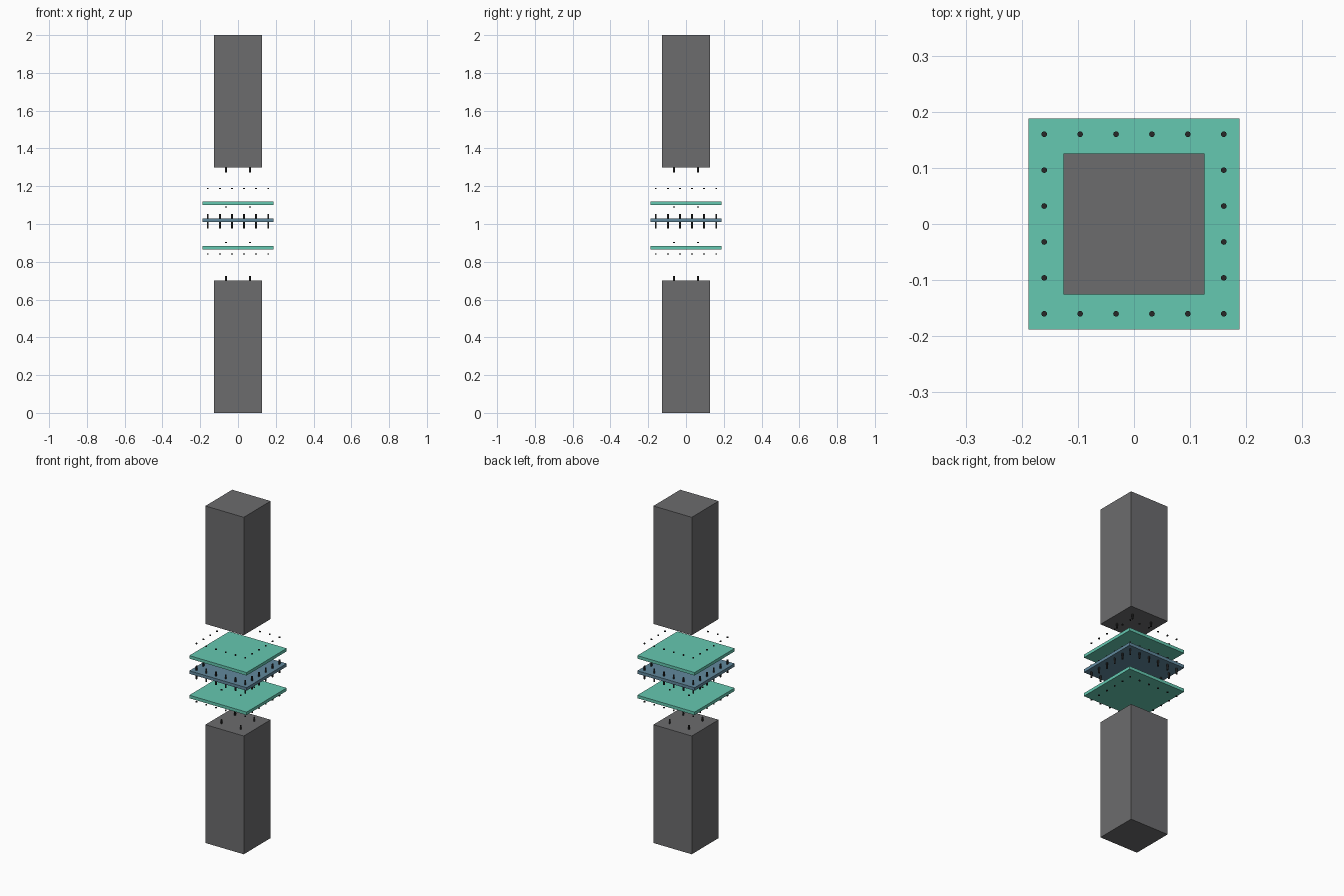
import bpy, bmesh
from mathutils import Matrix

if "Cube" in bpy.data.objects:
    bpy.data.objects.remove(bpy.data.objects["Cube"])


def material(name, rgb):
    m = bpy.data.materials.new(name)
    m.diffuse_color = (*rgb, 1)
    m.use_nodes = True
    m.node_tree.nodes["Principled BSDF"].inputs["Base Color"].default_value = m.diffuse_color
    return m


GREY = material("column_grey", (0.15, 0.15, 0.155))
GREEN = material("plate_green", (0.13, 0.58, 0.44))
BLUE = material("pad_blue", (0.12, 0.25, 0.34))
BLACK = material("bolt_black", (0.02, 0.02, 0.02))


def finish(bm, name, mat):
    mesh = bpy.data.meshes.new(name)
    bm.to_mesh(mesh)
    bm.free()
    ob = bpy.data.objects.new(name, mesh)
    bpy.context.collection.objects.link(ob)
    mesh.materials.append(mat)
    return ob


def block(name, half, z0, z1, mat):
    bm = bmesh.new()
    m = Matrix.Translation((0, 0, (z0 + z1) / 2)) @ Matrix.Diagonal((2 * half, 2 * half, z1 - z0, 1))
    bmesh.ops.create_cube(bm, size=1, matrix=m)
    return finish(bm, name, mat)


def pins(name, spots, z0, z1, radius=0.005):
    bm = bmesh.new()
    for x, y in spots:
        bmesh.ops.create_cone(bm, cap_ends=True, segments=16, radius1=radius, radius2=radius,
                              depth=z1 - z0, matrix=Matrix.Translation((x, y, (z0 + z1) / 2)))
    ob = finish(bm, name, BLACK)
    bpy.context.view_layer.objects.active = ob
    ob.select_set(True)
    bpy.ops.object.shade_smooth_by_angle()
    ob.select_set(False)


# Bolt layouts: ring of 20 around the plate rim, four inside the column
steps = [-0.16 + 0.064 * i for i in range(6)]
ring = [(x, y) for i, x in enumerate(steps) for j, y in enumerate(steps)
        if i in (0, 5) or j in (0, 5)]
inner = [(x, y) for x in (-0.064, 0.063) for y in (-0.064, 0.063)]

# Columns
block("lower_column", 0.126, 0, 0.702, GREY)
block("upper_column", 0.126, 1.30, 2, GREY)

# Plates and the pad between them
block("lower_plate", 0.188, 0.866, 0.884, GREEN)
block("upper_plate", 0.188, 1.101, 1.119, GREEN)
block("middle_pad", 0.188, 1.011, 1.029, BLUE)

# Column studs
pins("lower_column_studs", inner, 0.690, 0.725)
pins("upper_column_studs", inner, 1.273, 1.310)

# Long bolts through the pad
pins("pad_bolts", ring, 0.977, 1.054)

# Exploded nuts
pins("upper_rim_nuts", ring, 1.185, 1.190)
pins("lower_rim_nuts", ring, 0.839, 0.844)
pins("upper_inner_nuts", inner, 1.088, 1.093)
pins("lower_inner_nuts", inner, 0.900, 0.905)
